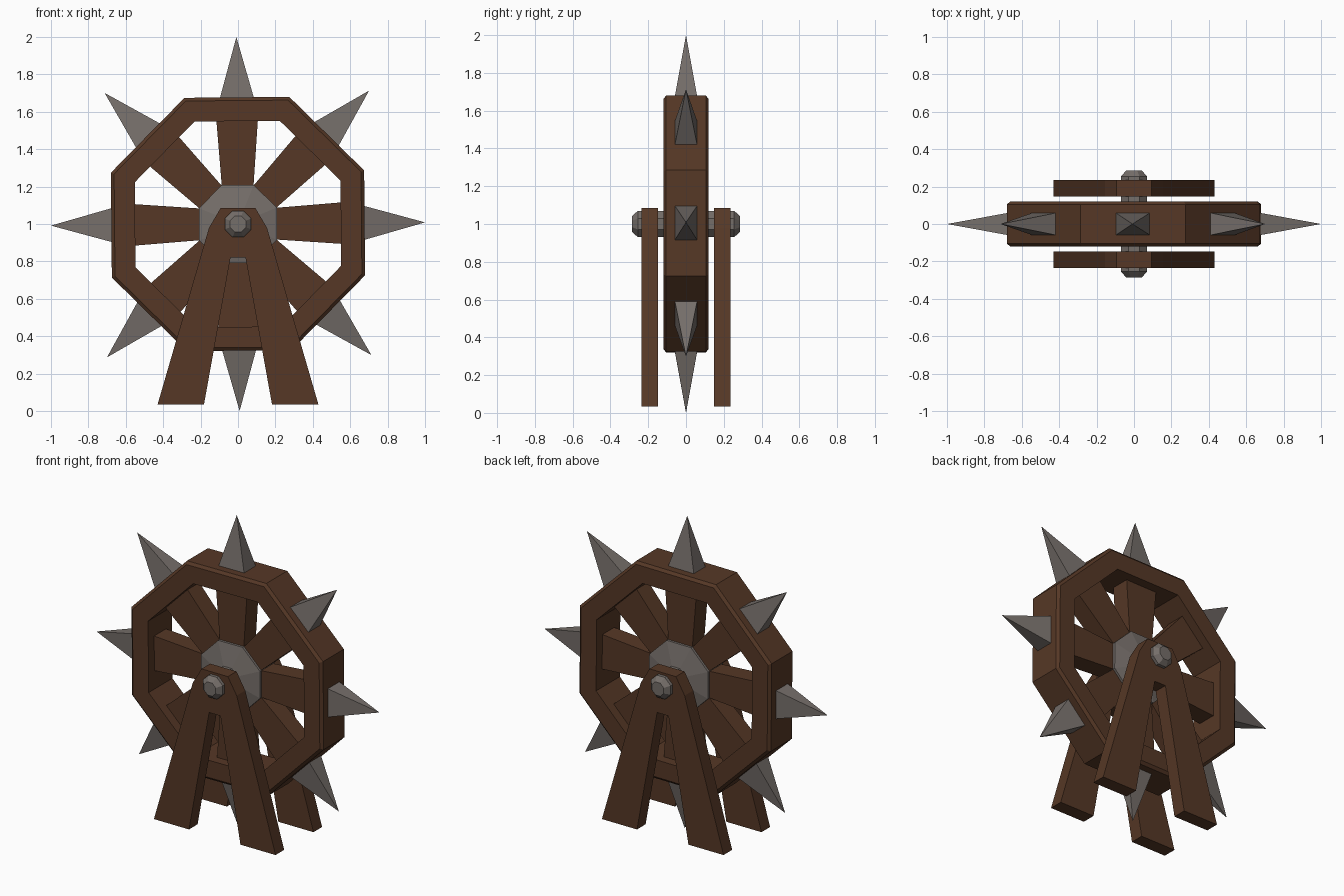
import bpy, bmesh, math
from mathutils import Matrix, Vector

if "Cube" in bpy.data.objects:
    bpy.data.objects.remove(bpy.data.objects["Cube"])

CENTRE = Vector((0, 0, 1))
STEP = math.pi / 4
TILT = math.radians(0.5)          # wheel is turned very slightly
K = 1 / math.cos(STEP / 2)        # apothem -> corner radius


def material(name, rgb):
    m = bpy.data.materials.new(name)
    m.diffuse_color = (*rgb, 1)
    m.use_nodes = True
    m.node_tree.nodes["Principled BSDF"].inputs["Base Color"].default_value = m.diffuse_color
    return m


wood = material("dark wood", (0.092, 0.039, 0.019))
iron = material("iron grey", (0.178, 0.156, 0.143))


def finish(name, bm, mat, location=(0, 0, 0)):
    bmesh.ops.recalc_face_normals(bm, faces=bm.faces)
    me = bpy.data.meshes.new(name)
    bm.to_mesh(me)
    bm.free()
    me.materials.append(mat)
    ob = bpy.data.objects.new(name, me)
    ob.location = location
    bpy.context.collection.objects.link(ob)
    return ob


def octagon_lathe(name, profile, mat, closed, tilt=TILT):
    """Sweep an (apothem, y) profile around the y axis in eight flats."""
    bm = bmesh.new()
    rings = []
    for a, y in profile:
        rings.append([bm.verts.new((a * K * math.cos((i + .5) * STEP + tilt), y,
                                    a * K * math.sin((i + .5) * STEP + tilt)))
                      for i in range(8)])
    pairs = list(zip(rings, rings[1:]))
    if closed:
        pairs.append((rings[-1], rings[0]))
    else:
        bm.faces.new(rings[0])
        bm.faces.new(rings[-1])
    for r0, r1 in pairs:
        for i in range(8):
            j = (i + 1) % 8
            bm.faces.new((r0[i], r0[j], r1[j], r1[i]))
    return finish(name, bm, mat, CENTRE)


def extrude_xz(name, points, y0, y1, mat):
    """Flat outline in xz given thickness along y."""
    bm = bmesh.new()
    face = bm.faces.new([bm.verts.new((x, y0, z)) for x, z in points])
    ext = bmesh.ops.extrude_face_region(bm, geom=[face])
    bmesh.ops.translate(bm, vec=(0, y1 - y0, 0),
                        verts=[v for v in ext["geom"] if isinstance(v, bmesh.types.BMVert)])
    return finish(name, bm, mat)


# Wheel rim with chamfered outer edges
octagon_lathe("wheel_rim", [(0.55, -0.12), (0.66, -0.12), (0.677, -0.105),
                            (0.677, 0.105), (0.66, 0.12), (0.55, 0.12)], wood, True)

# Hub with shallow conical faces, and axle with domed ends
octagon_lathe("hub", [(0.07, -0.105), (0.208, -0.075), (0.208, 0.075), (0.07, 0.105)],
              iron, False)
octagon_lathe("axle", [(0.042, -0.285), (0.07, -0.255), (0.07, 0.255), (0.042, 0.285)],
              iron, False, 0)

# Tapered spokes and pyramid spikes
for i in range(8):
    turn = Matrix.Rotation(i * STEP - TILT, 4, 'Y')

    spoke = extrude_xz(f"spoke_{i + 1}", [(-0.083, 0.18), (0.083, 0.18),
                                          (0.112, 0.57), (-0.112, 0.57)], -0.06, 0.06, wood)
    spoke.matrix_world = Matrix.Translation(CENTRE) @ turn

    bm = bmesh.new()
    base = [bm.verts.new((x, y, 0.67)) for x, y in
            ((-0.092, -0.06), (0.092, -0.06), (0.092, 0.06), (-0.092, 0.06))]
    tip = bm.verts.new((0, 0, 1.0))
    bm.faces.new(base)
    for j in range(4):
        bm.faces.new((base[j], base[(j + 1) % 4], tip))
    spike = finish(f"spike_{i + 1}", bm, iron)
    spike.matrix_world = Matrix.Translation(CENTRE) @ turn

# A-frame supports front and back
half = [(0.093, 1.085), (0.155, 0.98), (0.43, 0.035), (0.182, 0.035), (0.04, 0.82)]
outline = half + [(-x, z) for x, z in reversed(half)]
extrude_xz("front_support", outline, -0.235, -0.148, wood)
extrude_xz("back_support", outline, 0.148, 0.235, wood)
